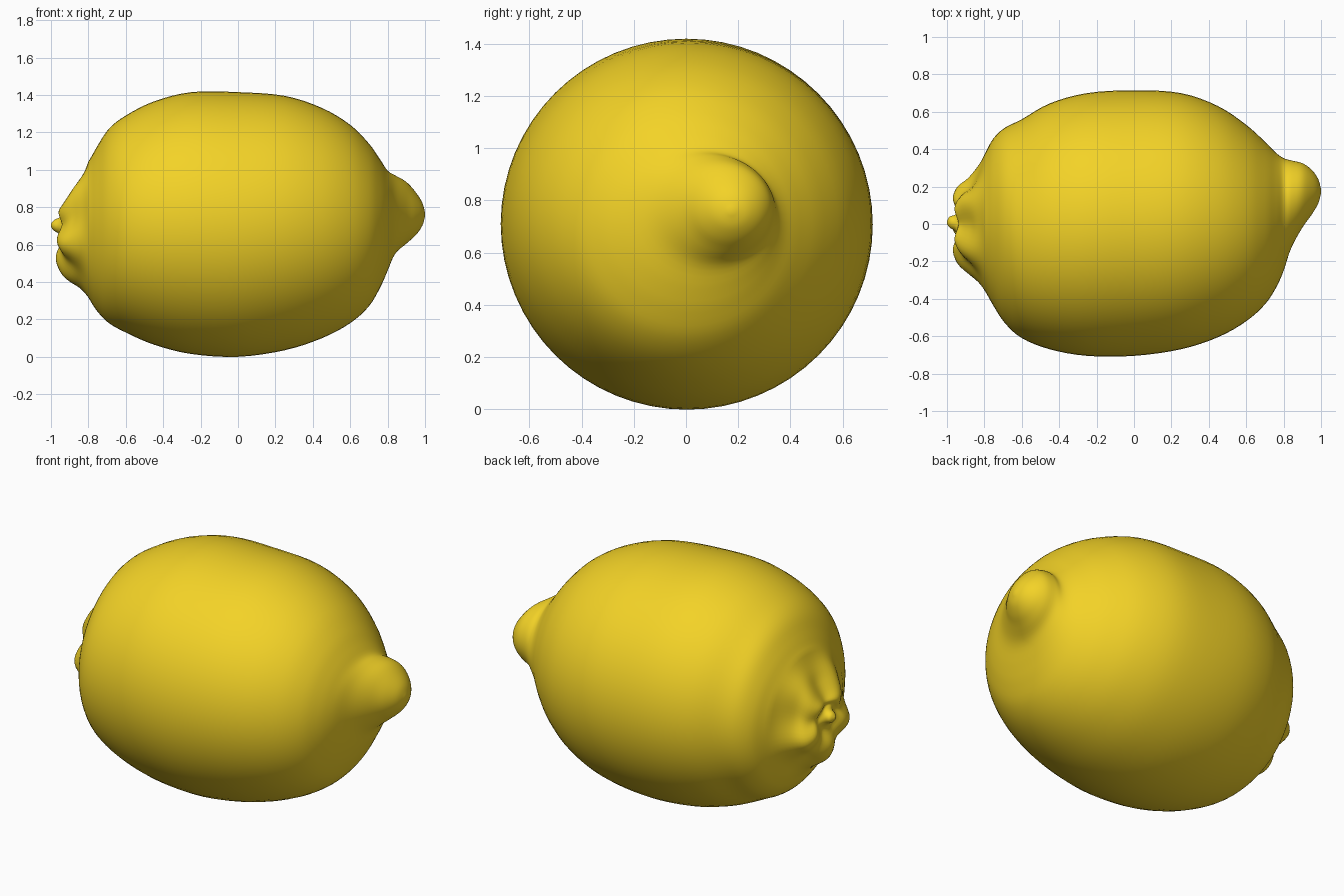
import bpy, bmesh, math

# Cross-sections along the fruit: x, z low, z high, y low, y high
SECTIONS = [
    (-1.00, 0.695, 0.71, 0.00, 0.015),
    (-0.985, 0.675, 0.73, -0.02, 0.04),
    (-0.955, 0.655, 0.745, -0.04, 0.05),
    (-0.94, 0.62, 0.76, -0.08, 0.08),
    (-0.955, 0.55, 0.79, -0.13, 0.13),
    (-0.93, 0.48, 0.84, -0.20, 0.19),
    (-0.88, 0.42, 0.93, -0.255, 0.235),
    (-0.83, 0.37, 1.00, -0.31, 0.31),
    (-0.79, 0.30, 1.06, -0.37, 0.39),
    (-0.75, 0.24, 1.13, -0.44, 0.46),
    (-0.69, 0.18, 1.22, -0.53, 0.515),
    (-0.60, 0.13, 1.29, -0.61, 0.56),
    (-0.45, 0.065, 1.365, -0.67, 0.645),
    (-0.25, 0.015, 1.415, -0.705, 0.70),
    (0.00, 0.00, 1.415, -0.705, 0.715),
    (0.25, 0.035, 1.395, -0.67, 0.70),
    (0.45, 0.10, 1.33, -0.605, 0.63),
    (0.60, 0.18, 1.24, -0.52, 0.53),
    (0.70, 0.27, 1.14, -0.43, 0.44),
    (0.76, 0.37, 1.055, -0.34, 0.38),
    (0.80, 0.46, 0.995, -0.25, 0.352),
    (0.84, 0.55, 0.97, -0.13, 0.34),
    (0.90, 0.605, 0.935, -0.02, 0.325),
    (0.95, 0.65, 0.88, 0.05, 0.29),
    (0.985, 0.70, 0.825, 0.11, 0.24),
    (1.00, 0.75, 0.77, 0.165, 0.185),
]
SEG, SUB = 64, 4


def spline(a, b, c, d, t):
    return 0.5 * (2*b + (c - a)*t + (2*a - 5*b + 4*c - d)*t*t
                  + (3*b - a - 3*c + d)*t**3)


def smooth_sections(rows):
    out = []
    for i in range(len(rows) - 1):
        p = [rows[min(max(i + k, 0), len(rows) - 1)] for k in (-1, 0, 1, 2)]
        for s in range(SUB):
            out.append([spline(*v, s / SUB) for v in zip(*p)])
    out.append(list(rows[-1]))
    return out


def ring(x, z0, z1, y0, y1):
    cy, cz, ry, rz = (y0 + y1)/2, (z0 + z1)/2, (y1 - y0)/2, (z1 - z0)/2
    # puckered lobes around the stem scar
    w = max(0, min(1, (-x - 0.80) / 0.1)) * min(1, max(0, rz - 0.04) / 0.1)
    pts = []
    for k in range(SEG):
        a = 2 * math.pi * k / SEG
        lobe = math.cos(5 * (a + math.pi / 2))
        f = 1 + 0.07 * w * lobe
        y, z = cy + ry * f * math.cos(a), cz + rz * f * math.sin(a)
        pts.append((x + w * (0.07 * (z - 0.66) - 0.014 * lobe), y, z))
    return pts


# Lemon skin: body, nipple and stem scar in one surface
bm = bmesh.new()
rings = [[bm.verts.new(p) for p in ring(*s)] for s in smooth_sections(SECTIONS)]
for r0, r1 in zip(rings, rings[1:]):
    for k in range(SEG):
        j = (k + 1) % SEG
        bm.faces.new((r0[k], r0[j], r1[j], r1[k]))
bm.faces.new(rings[0])
bm.faces.new(rings[-1])
bmesh.ops.recalc_face_normals(bm, faces=bm.faces)
for f in bm.faces:
    f.smooth = True
mesh = bpy.data.meshes.new("lemon")
bm.to_mesh(mesh)
bm.free()
lemon = bpy.data.objects.new("lemon", mesh)
bpy.context.collection.objects.link(lemon)

mat = bpy.data.materials.new("lemon_yellow")
mat.diffuse_color = (0.9, 0.65, 0.02, 1)
mesh.materials.append(mat)
